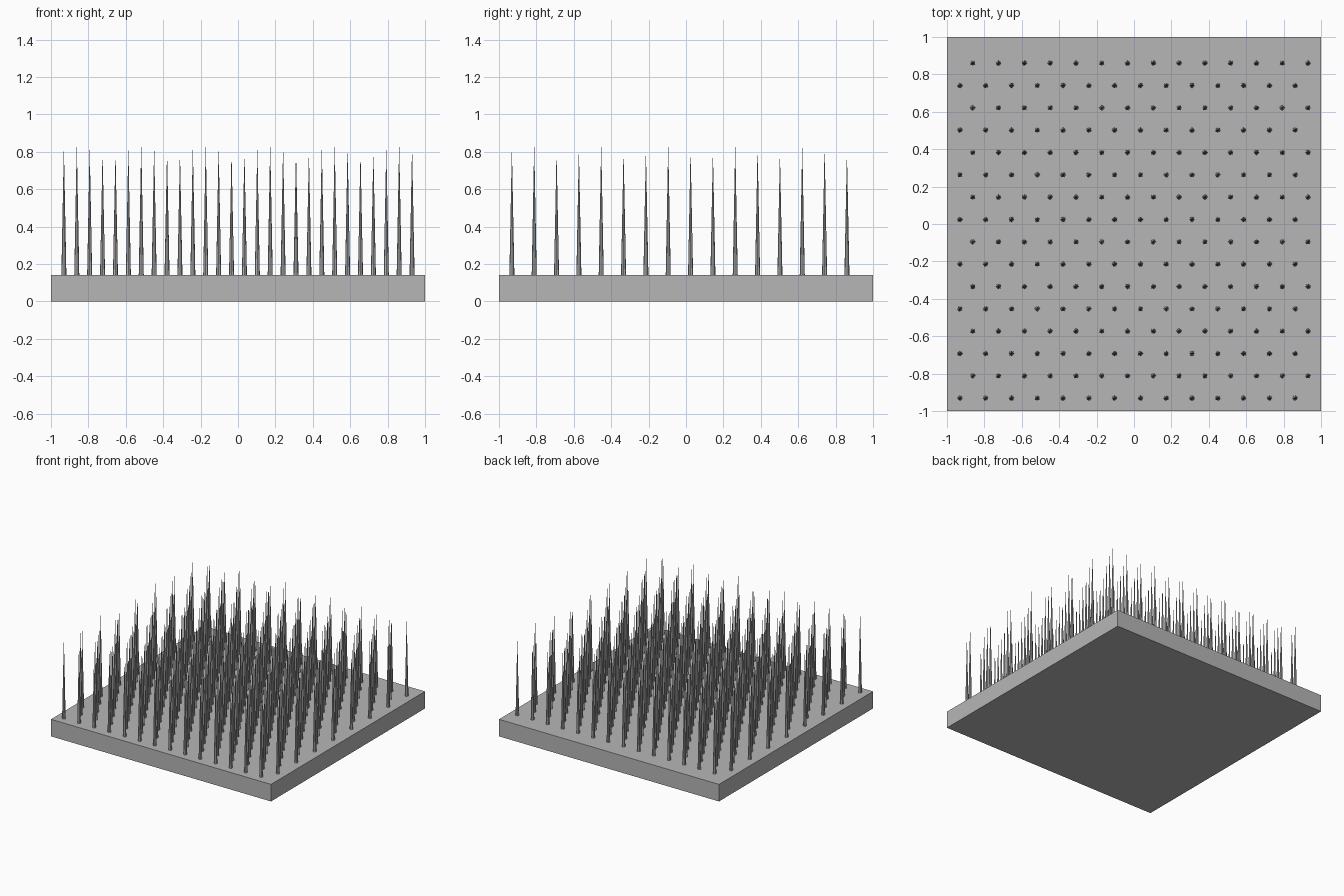
import bpy, bmesh, math
from mathutils import Matrix

if "Cube" in bpy.data.objects:
    bpy.data.objects.remove(bpy.data.objects["Cube"])

grey = bpy.data.materials.new("mid grey")
grey.diffuse_color = (0.47, 0.47, 0.47, 1)
grey.use_nodes = True
grey.node_tree.nodes["Principled BSDF"].inputs["Base Color"].default_value = grey.diffuse_color


def add_object(name, bm):
    mesh = bpy.data.meshes.new(name)
    bm.to_mesh(mesh)
    bm.free()
    mesh.materials.append(grey)
    obj = bpy.data.objects.new(name, mesh)
    bpy.context.collection.objects.link(obj)
    return obj


# Square base plate
PLATE = 0.14
bm = bmesh.new()
bmesh.ops.create_cube(bm, size=1, matrix=Matrix.Translation((0, 0, PLATE / 2))
                      @ Matrix.Diagonal((2, 2, PLATE, 1)))
add_object("base_plate", bm)

# Staggered rows of slender spikes whose heights ripple along x and y
PITCH = 0.1379
ROW = PITCH * math.sqrt(3) / 2
START = -0.931
bm = bmesh.new()
for j in range(16):
    for i in range(14):
        x = START + PITCH * (i + 0.5 * (j % 2))
        y = START + ROW * j
        tip = 0.777 + 0.025 * math.sin(2 * j) - 0.025 * math.cos(18.23 * x)
        height = tip - PLATE
        bmesh.ops.create_cone(bm, cap_ends=True, segments=8,
                              radius1=0.0135, radius2=0.0005, depth=height,
                              matrix=Matrix.Translation((x, y, PLATE + height / 2)))
add_object("spikes", bm)
